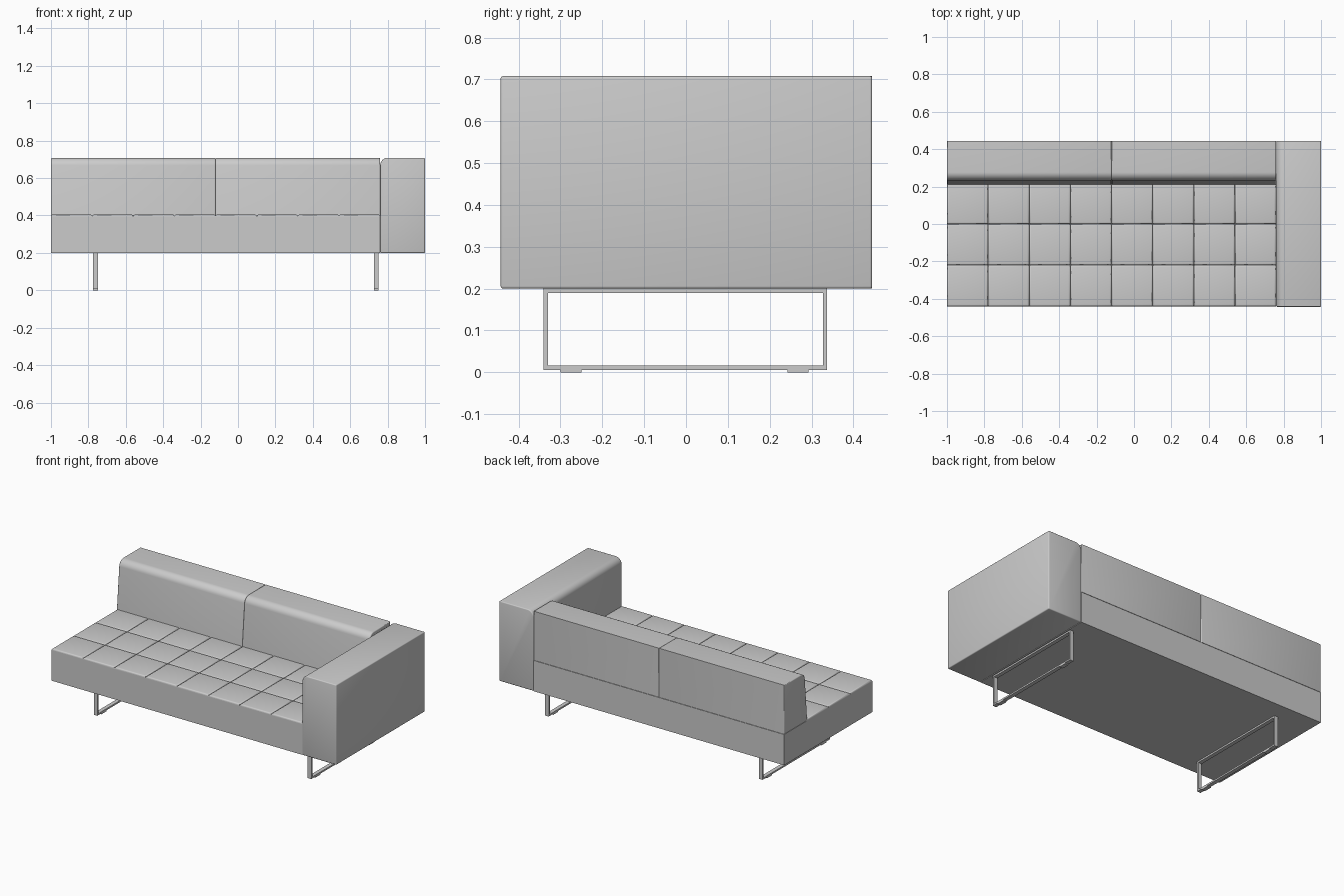
import bpy, bmesh, math
from mathutils import Vector

if "Cube" in bpy.data.objects:
    bpy.data.objects.remove(bpy.data.objects["Cube"], do_unlink=True)


def material(name, rgb):
    m = bpy.data.materials.new(name)
    m.use_nodes = True
    m.diffuse_color = (*rgb, 1)
    m.node_tree.nodes["Principled BSDF"].inputs["Base Color"].default_value = (*rgb, 1)
    return m


GREY = material("soft grey", (0.6, 0.6, 0.6))


def finish(bm, name, smooth=True):
    bmesh.ops.recalc_face_normals(bm, faces=bm.faces)
    mesh = bpy.data.meshes.new(name)
    bm.to_mesh(mesh)
    bm.free()
    mesh.materials.append(GREY)
    ob = bpy.data.objects.new(name, mesh)
    bpy.context.collection.objects.link(ob)
    if smooth:
        bpy.ops.object.select_all(action="DESELECT")
        ob.select_set(True)
        bpy.context.view_layer.objects.active = ob
        bpy.ops.object.shade_smooth_by_angle(angle=math.radians(40))
    return ob


def add_box(bm, lo, hi):
    lo, hi = Vector(lo), Vector(hi)
    verts = bmesh.ops.create_cube(bm, size=1)["verts"]
    for v in verts:
        v.co = (lo + hi) / 2 + v.co * (hi - lo)
    return verts


def bevel(bm, edges, radius, segments):
    bmesh.ops.bevel(bm, geom=list(edges), offset=radius, segments=segments,
                    profile=0.5, affect="EDGES", clamp_overlap=True)


def edges_where(bm, test):
    return [e for e in bm.edges if all(test(v.co) for v in e.verts)]


# Main extents
LEFT, ARM_IN, ARM_OUT = -1.0, 0.76, 1.0
FRONT, BACK = -0.44, 0.445
BASE, SEAT, TOP = 0.2, 0.405, 0.708
TILE = (ARM_IN - LEFT) / 8

# Seat block, with a flat top just under the tufted tiles
bm = bmesh.new()
add_box(bm, (LEFT, FRONT, BASE), (ARM_IN, BACK, SEAT - 0.01))
finish(bm, "seat_base", False)

# Tufted seat tiles with rounded upper edges
bm = bmesh.new()
for col in range(8):
    for row in range(3):
        x, y = LEFT + col * TILE, FRONT + row * TILE
        add_box(bm, (x, y, SEAT - 0.014), (x + TILE, y + TILE, SEAT))
bevel(bm, edges_where(bm, lambda c: c.z > SEAT - 0.001), 0.01, 3)
finish(bm, "seat_tiles")

# Back rests: sloped front, rounded upper front edge, softened ends
MID = LEFT + 4 * TILE
for name, x0, x1 in (("back_rest_right", LEFT, MID), ("back_rest_left", MID, ARM_IN)):
    bm = bmesh.new()
    profile = [(0.21, SEAT - 0.008), (0.237, TOP), (BACK, TOP), (BACK, SEAT - 0.008)]
    face = bm.faces.new([bm.verts.new((x0, y, z)) for y, z in profile])
    new = bmesh.ops.extrude_face_region(bm, geom=[face])["geom"]
    bmesh.ops.translate(bm, vec=(x1 - x0, 0, 0),
                        verts=[g for g in new if isinstance(g, bmesh.types.BMVert)])
    bevel(bm, edges_where(bm, lambda c: c.z > TOP - 0.01 and c.y < 0.3), 0.04, 8)
    ends = [e for e in bm.edges
            if abs(e.verts[0].co.x - e.verts[1].co.x) < 1e-4
            and max(v.co.z for v in e.verts) > SEAT]
    bevel(bm, ends, 0.006, 3)
    finish(bm, name)

# Arm block, with a larger radius along its upper inner edge
bm = bmesh.new()
add_box(bm, (ARM_IN, FRONT - 0.003, BASE), (ARM_OUT, BACK, TOP))
bevel(bm, edges_where(bm, lambda c: c.z > TOP - 0.01 and c.x < ARM_IN + 0.01), 0.04, 8)
bevel(bm, [e for e in bm.edges if e.calc_face_angle(0) > 1], 0.006, 3)
finish(bm, "arm_rest")

# Sled legs: flat-bar loops standing on small glides
Y0, Y1, BAR, FLOOR = -0.34, 0.337, 0.01, 0.006
for name, x in (("right_leg", -0.762), ("left_leg", 0.74)):
    x0, x1 = x - 0.0125, x + 0.0125
    bm = bmesh.new()
    for z in (FLOOR, BASE - BAR):
        add_box(bm, (x0, Y0, z), (x1, Y1, z + BAR))
    for y in (Y0, Y1 - BAR):
        add_box(bm, (x0, y, FLOOR + BAR), (x1, y + BAR, BASE - BAR))
    finish(bm, name, False)
    bm = bmesh.new()
    for y in (-0.275, 0.268):
        add_box(bm, (x0, y - 0.025, 0), (x1, y + 0.025, FLOOR))
    finish(bm, name + "_glides", False)
